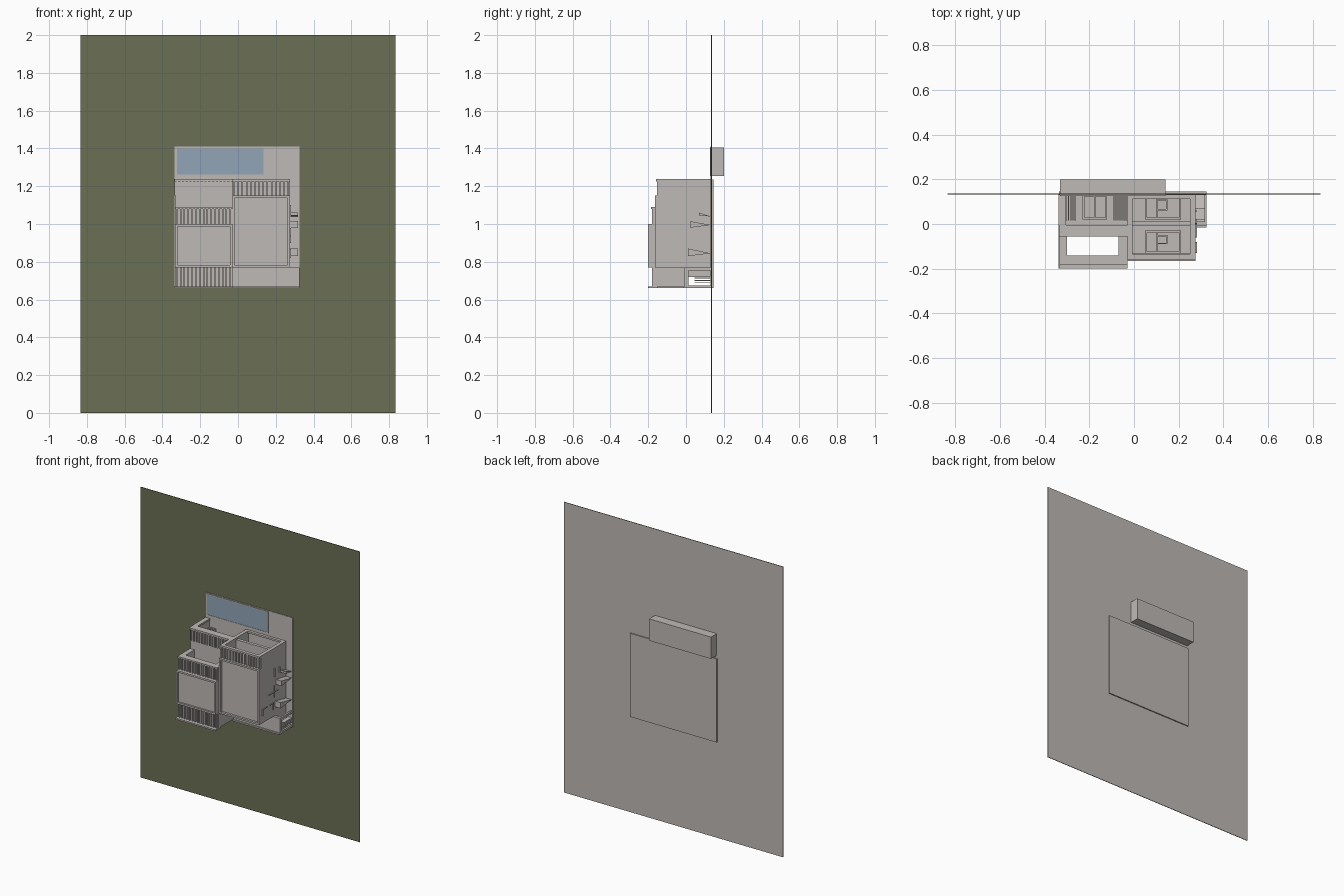
import bpy

cube = bpy.data.objects.get("Cube")
if cube:
    bpy.data.objects.remove(cube, do_unlink=True)


def material(name, rgb):
    m = bpy.data.materials.new(name)
    m.use_nodes = True
    m.diffuse_color = (*rgb, 1)
    m.node_tree.nodes["Principled BSDF"].inputs["Base Color"].default_value = (*rgb, 1)
    return m


PLASTER = material("warm grey plaster", (0.52, 0.49, 0.47))
GRASS = material("olive grass", (0.147, 0.159, 0.091))
WATER = material("pool blue", (0.29, 0.376, 0.473))


def add_mesh(name, verts, faces, mat):
    mesh = bpy.data.meshes.new(name)
    mesh.from_pydata(verts, [], faces)
    mesh.materials.append(mat)
    obj = bpy.data.objects.new(name, mesh)
    bpy.context.collection.objects.link(obj)
    return obj


def box(name, xs, ys, zs, mat=PLASTER):
    verts = [(x, y, z) for x in xs for y in ys for z in zs]
    faces = [(0, 1, 3, 2), (4, 6, 7, 5), (0, 4, 5, 1), (2, 3, 7, 6), (0, 2, 6, 4), (1, 5, 7, 3)]
    return add_mesh(name, verts, faces, mat)


def frame(name, xs, ys, zs, w):
    """Rectangular border lying in the x-z plane."""
    (a, b), (c, d) = xs, zs
    box(name + "_left", (b - w, b), ys, zs)
    box(name + "_right", (a, a + w), ys, zs)
    box(name + "_upper", (a + w, b - w), ys, (d - w, d))
    box(name + "_lower", (a + w, b - w), ys, (c, c + w))


def upright_frame(name, xs, ys, z, w):
    """Rectangular border lying in the x-y plane."""
    (a, b), (c, d) = xs, ys
    box(name + "_left", (b - w, b), ys, z)
    box(name + "_right", (a, a + w), ys, z)
    box(name + "_head", (a + w, b - w), (c, c + w), z)
    box(name + "_sill", (a + w, b - w), (d - w, d), z)


def ribs(name, xs, ys, zs, count, width=0.008):
    step = (xs[1] - xs[0] - width) / (count - 1)
    for i in range(count):
        x = xs[0] + i * step
        box(f"{name}_{i + 1}", (x, x + width), ys, zs)


# Ground sheet: grass in front, plain backing behind
ground = box("ground_sheet", (-0.835, 0.835), (0.133, 0.137), (0, 2), GRASS)
ground.data.materials.append(PLASTER)
for face in ground.data.polygons:
    face.material_index = int(face.normal.y > 0.5)

# Plot paving, foundation and pool
box("foundation", (-0.335, 0.325), (0.13, 0.145), (0.66, 1.235))
box("pool_terrace", (-0.335, 0.325), (0.13, 0.135), (1.235, 1.41))
box("pool_tank", (-0.33, 0.14), (0.13, 0.2), (1.255, 1.405))
box("pool_water", (-0.324, 0.134), (0.128, 0.13), (1.261, 1.399), WATER)
frame("pool_rim", (-0.33, 0.14), (0.126, 0.13), (1.255, 1.405), 0.006)

# Main block
main_x = (-0.03, 0.275)
box("main_block", main_x, (-0.15, 0.135), (0.77, 1.15))
frame("main_roof_border", main_x, (-0.165, -0.15), (0.77, 1.15), 0.012)

# Main loggia, open on the pool side
loggia_z = (1.15, 1.225)
box("main_loggia_left_wall", (0.252, 0.275), (-0.145, 0.135), loggia_z)
box("main_loggia_right_wall", (-0.03, -0.01), (-0.145, 0.135), loggia_z)
box("main_loggia_roof", (-0.01, 0.252), (-0.145, -0.13), loggia_z)
box("main_loggia_floor", (-0.01, 0.252), (-0.01, 0.012), loggia_z)
ribs("main_loggia_slat", (-0.025, 0.27), (-0.153, -0.145), loggia_z, 14)
upright_frame("main_loggia_rim", main_x, (-0.158, 0.135), (1.225, 1.237), 0.024)

# Doors and windows inside the main loggia
for x, y0, y1, label in ((0.05, -0.13, -0.03, "upper_window"), (0.05, 0.02, 0.13, "garden_door")):
    upright_frame(label, (x, x + 0.16), (y0, y1), (1.15, 1.157), 0.008)
    box(label + "_mullion", (x + 0.05, x + 0.056), (y0, y1), (1.15, 1.157))
    upright_frame(label + "_pane", (x + 0.05, x + 0.1), (y0 + 0.04, y1 - 0.02), (1.15, 1.16), 0.006)

# Wing: lower storey and balcony slab
wing_x = (-0.335, -0.03)
box("wing_lower_storey", (-0.33, -0.03), (-0.005, 0.135), (0.72, 1.15))
box("wing_balcony_slab", (-0.33, -0.03), (-0.045, -0.005), (0.67, 1.225))
box("wing_loggia_side_wall", (-0.335, -0.31), (-0.045, 0.135), (1.15, 1.225))
ribs("wing_balcony_slat", (-0.325, -0.038), (-0.052, -0.045), (1.15, 1.225), 15)
box("wing_balcony_edge", (-0.335, -0.03), (-0.055, -0.005), (1.225, 1.237))
box("wing_loggia_side_cap", (-0.338, -0.305), (-0.005, 0.135), (1.225, 1.237))
ribs("wing_right_screen", (-0.305, -0.26), (0.015, 0.132), (1.15, 1.18), 5, 0.005)
ribs("wing_left_screen", (-0.092, -0.032), (0.015, 0.132), (1.15, 1.18), 7, 0.005)
upright_frame("wing_garden_door", (-0.23, -0.12), (0.02, 0.132), (1.15, 1.157), 0.008)
box("wing_door_mullion", (-0.178, -0.172), (0.02, 0.132), (1.15, 1.157))

# Wing: upper storey as a passage open at both ends
for label, xs in (("left", (-0.07, -0.03)), ("right", (-0.333, -0.3))):
    box(f"wing_{label}_wall", xs, (-0.17, -0.045), (0.67, 1.08))
box("wing_upper_roof", (-0.333, -0.03), (-0.188, -0.14), (0.77, 1.0))
frame("wing_roof_border", (-0.333, -0.03), (-0.2, -0.188), (0.77, 1.0), 0.012)
for label, zs in (("garden", (1.0, 1.08)), ("street", (0.67, 0.77))):
    box(f"wing_{label}_canopy", (-0.3, -0.07), (-0.17, -0.14), zs)
    ribs(f"wing_{label}_slat", (-0.328, -0.037), (-0.179, -0.17), zs, 15)
box("wing_garden_rim", (-0.333, -0.03), (-0.184, -0.14), (1.08, 1.09))
box("wing_garden_rim_right", (-0.333, -0.3), (-0.14, -0.045), (1.08, 1.09))
box("wing_garden_rim_left", (-0.07, -0.03), (-0.14, -0.045), (1.08, 1.09))
box("wing_street_lip", (-0.338, -0.03), (-0.2, -0.15), (0.66, 0.67))
box("wing_street_lip_side", (-0.338, -0.3), (-0.15, 0.135), (0.66, 0.67))

# Street porch
box("porch_roof", (-0.03, 0.325), (-0.008, 0.012), (0.66, 0.77))
box("porch_roof_border", (-0.03, 0.325), (-0.016, -0.008), (0.66, 0.67))
box("porch_back_wall", (-0.03, 0.275), (0.012, 0.135), (0.72, 0.77))
for i, x in enumerate((-0.03, 0.15, 0.313)):
    box(f"porch_column_{i + 1}", (x, x + 0.012), (0.012, 0.135), (0.66, 0.675))
box("porch_side_post", (0.313, 0.325), (0.012, 0.135), (0.755, 0.77))
for i in range(4):
    z = 0.69 + i * 0.009
    box(f"porch_side_louvre_{i + 1}", (0.29, 0.32), (0.045, 0.13), (z, z + 0.004))

# Side wall mouldings
for i, (ys, zs) in enumerate((
    ((-0.06, 0.04), (0.935, 0.94)), ((-0.002, 0.003), (0.9, 0.98)),
    ((-0.13, -0.08), (0.862, 0.867)), ((-0.13, -0.125), (0.82, 0.867)),
    ((-0.05, -0.01), (0.862, 0.867)), ((-0.015, -0.01), (0.82, 0.867)),
    ((0.0, 0.005), (1.04, 1.1)), ((0.055, 0.06), (1.05, 1.09)),
)):
    box(f"side_moulding_{i + 1}", (0.275, 0.281), ys, zs)

# Tapered side fins narrowing toward the ground
for i, (y, z0, z1, tip) in enumerate(((0.01, 0.83, 0.87, 0.845), (0.02, 0.98, 1.015, 0.995), (0.07, 1.045, 1.06, 1.04))):
    verts = [(x, *p) for x in (0.275, 0.318) for p in ((y, z0), (y, z1), (0.13, tip))]
    add_mesh(f"side_fin_{i + 1}", verts,
             [(0, 1, 2), (3, 5, 4), (0, 3, 4, 1), (1, 4, 5, 2), (2, 5, 3, 0)], PLASTER)
